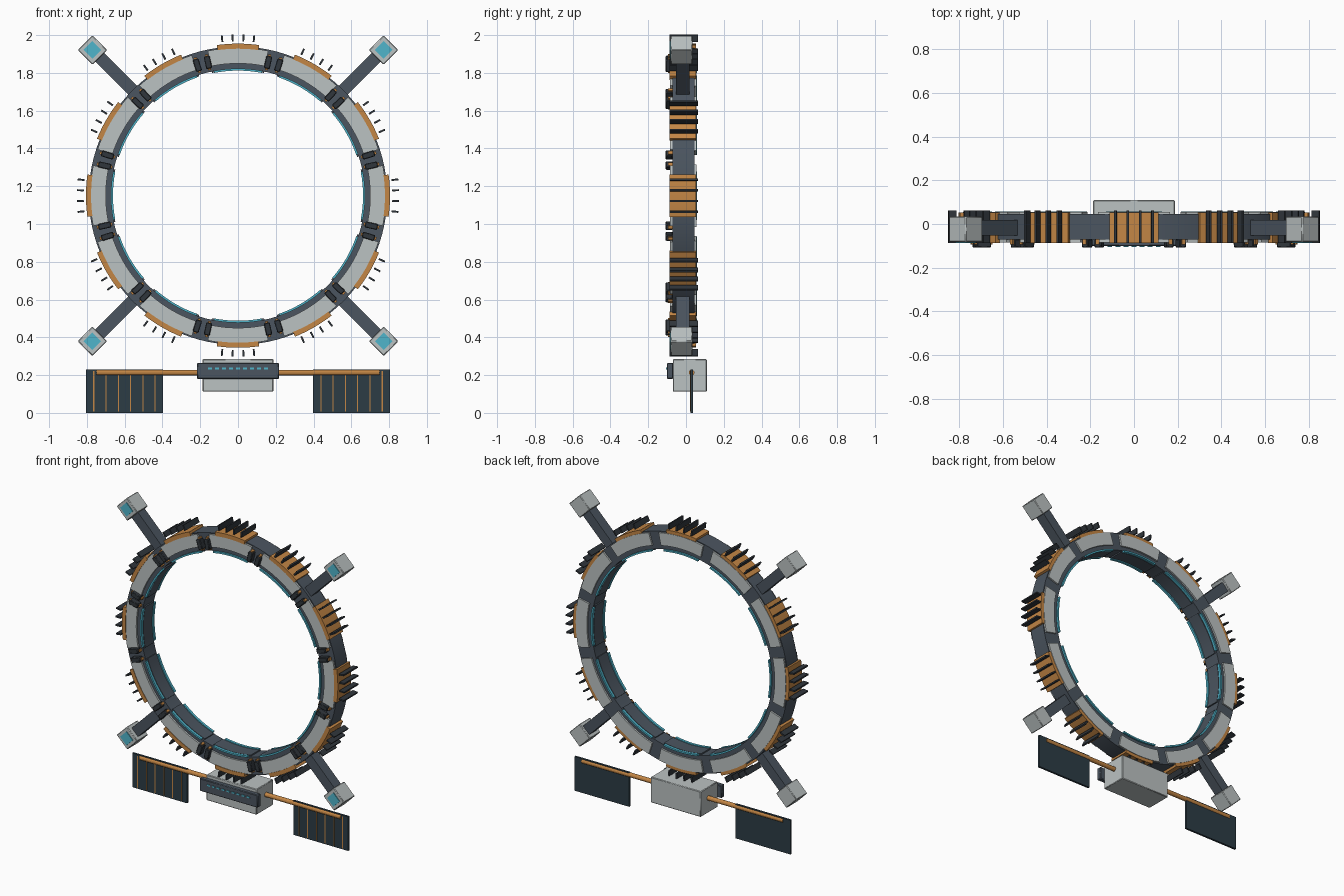
import bpy, bmesh
from math import sin, cos, radians, pi
from mathutils import Matrix, Vector

if "Cube" in bpy.data.objects:
    bpy.data.objects.remove(bpy.data.objects["Cube"])

CZ = 1.15  # height of the ring centre


def mat(name, rgb):
    m = bpy.data.materials.new(name)
    m.diffuse_color = (*rgb, 1)
    m.use_nodes = True
    m.node_tree.nodes["Principled BSDF"].inputs["Base Color"].default_value = m.diffuse_color
    return m


PALE = mat("pale_panel", (0.50, 0.54, 0.54))
DARK = mat("dark_metal", (0.07, 0.09, 0.115))
BLACK = mat("black_metal", (0.03, 0.037, 0.045))
COPPER = mat("copper", (0.55, 0.24, 0.06))
CYAN = mat("cyan_glow", (0.08, 0.46, 0.60))
SOLAR = mat("solar_cell", (0.025, 0.045, 0.06))


def finish(name, bm, material, bevel=0):
    bmesh.ops.recalc_face_normals(bm, faces=bm.faces)
    me = bpy.data.meshes.new(name)
    bm.to_mesh(me)
    bm.free()
    ob = bpy.data.objects.new(name, me)
    bpy.context.collection.objects.link(ob)
    me.materials.append(material)
    if bevel:
        b = ob.modifiers.new("bevel", "BEVEL")
        b.width, b.segments = bevel, 1
    bpy.ops.object.select_all(action='DESELECT')
    ob.select_set(True)
    bpy.context.view_layer.objects.active = ob
    bpy.ops.object.shade_smooth_by_angle(angle=radians(25))
    return ob


def add_sector(bm, r0, r1, y0, y1, a0, a1, n):
    """Curved block around the ring centre; angles in degrees from straight up."""
    closed = a1 - a0 >= 360
    rows = []
    for i in range(n if closed else n + 1):
        a = radians(a0 + (a1 - a0) * i / n)
        rows.append([bm.verts.new((r * sin(a), y, CZ + r * cos(a)))
                     for r, y in ((r0, y0), (r1, y0), (r1, y1), (r0, y1))])
    for i in range(n):
        p, q = rows[i], rows[(i + 1) % len(rows)]
        for k in range(4):
            j = (k + 1) % 4
            bm.faces.new((p[k], p[j], q[j], q[k]))
    if not closed:
        bm.faces.new(rows[0])
        bm.faces.new(rows[-1])


def add_box(bm, x0, x1, y0, y1, z0, z1, m=Matrix()):
    c = Vector(((x0 + x1) / 2, (y0 + y1) / 2, (z0 + z1) / 2))
    s = Matrix.Diagonal((x1 - x0, y1 - y0, z1 - z0, 1))
    bmesh.ops.create_cube(bm, size=1, matrix=m @ Matrix.Translation(c) @ s)


def at(angle):
    """Frame at the ring centre with local z pointing outward at the angle."""
    return Matrix.Translation((0, 0, CZ)) @ Matrix.Rotation(radians(angle), 4, 'Y')


def sectors(name, material, r0, r1, y0, y1, half, n=8, bevel=0):
    bm = bmesh.new()
    for k in range(12):
        add_sector(bm, r0, r1, y0, y1, 30 * k - half, 30 * k + half, n)
    return finish(name, bm, material, bevel)


def boxes(name, material, angles, dims, bevel=0):
    bm = bmesh.new()
    for a in angles:
        add_box(bm, *dims, at(a))
    return finish(name, bm, material, bevel)


# Main ring
bm = bmesh.new()
add_sector(bm, 0.672, 0.79, -0.072, 0.045, 0, 360, 96)
finish("ring_core", bm, DARK)

# Cladding, glowing inner strips and copper radiator pads
sectors("front_panels", PALE, 0.70, 0.783, -0.084, -0.07, 11.8)
sectors("back_panels", PALE, 0.70, 0.783, 0.043, 0.056, 12.2)
sectors("inner_liner", DARK, 0.664, 0.675, -0.06, 0.034, 12)
sectors("front_glow_strips", CYAN, 0.662, 0.673, -0.083, -0.066, 11)
sectors("back_glow_strips", CYAN, 0.662, 0.673, 0.04, 0.057, 11)
sectors("radiator_pads", COPPER, 0.778, 0.805, -0.087, 0.053, 8)

# Radiator fins, four per pad
fin_angles = [30 * k + d for k in range(12) for d in (-5.8, -1.95, 1.95, 5.8)]
boxes("radiator_fins", BLACK, fin_angles, (-0.005, 0.005, -0.087, 0.063, 0.817, 0.853))

# Paired clamps over the panel joints
joints = [15 + 30 * k for k in range(12)]
clamp_angles = [j + d for j in joints for d in (-2.3, 2.3)]
boxes("joint_clamps", BLACK, clamp_angles, (-0.016, 0.016, -0.108, -0.07, 0.69, 0.757), 0.004)
boxes("clamp_pins", COPPER, clamp_angles, (-0.008, 0.008, -0.095, -0.07, 0.682, 0.766))

# Diagonal arms with thruster blocks
diagonals = (45, 135, 225, 315)
boxes("thruster_arms", DARK, diagonals, (-0.033, 0.033, -0.053, 0.018, 0.74, 1.04))
boxes("thruster_blocks", PALE, diagonals, (-0.055, 0.055, -0.082, 0.034, 1.035, 1.145), 0.004)
boxes("thruster_lenses", CYAN, diagonals, (-0.033, 0.033, -0.087, -0.078, 1.058, 1.124))

# Service module under the ring
bm = bmesh.new()
add_box(bm, -0.187, 0.187, -0.07, 0.11, 0.113, 0.285)
finish("service_module", bm, PALE, 0.004)
bm = bmesh.new()
add_box(bm, -0.217, 0.217, -0.101, -0.068, 0.18, 0.265)
finish("module_front_plate", bm, DARK, 0.004)
bm = bmesh.new()
for i in range(9):
    x = (i - 4) * 0.037
    add_box(bm, x - 0.011, x + 0.011, -0.105, -0.098, 0.23, 0.24)
finish("module_lights", bm, CYAN)

# Boom carrying the solar panels
bm = bmesh.new()
bmesh.ops.create_cone(bm, cap_ends=True, segments=12, radius1=0.015, radius2=0.015, depth=1.5,
                      matrix=Matrix.Translation((0, 0.03, 0.213)) @ Matrix.Rotation(pi / 2, 4, 'Y'))
finish("solar_boom", bm, COPPER)

for side, s in (("left", -1), ("right", 1)):
    bm = bmesh.new()
    x0, x1 = sorted((s * 0.397, s * 0.805))
    add_box(bm, x0, x1, 0.024, 0.038, 0.0, 0.23)
    finish(side + "_solar_panel", bm, SOLAR)
    bm = bmesh.new()
    for i in range(6):
        x = s * 0.601 + (i - 2.5) * 0.065
        add_box(bm, x - 0.003, x + 0.003, 0.021, 0.026, 0.008, 0.222)
    finish(side + "_solar_ribs", bm, COPPER)
